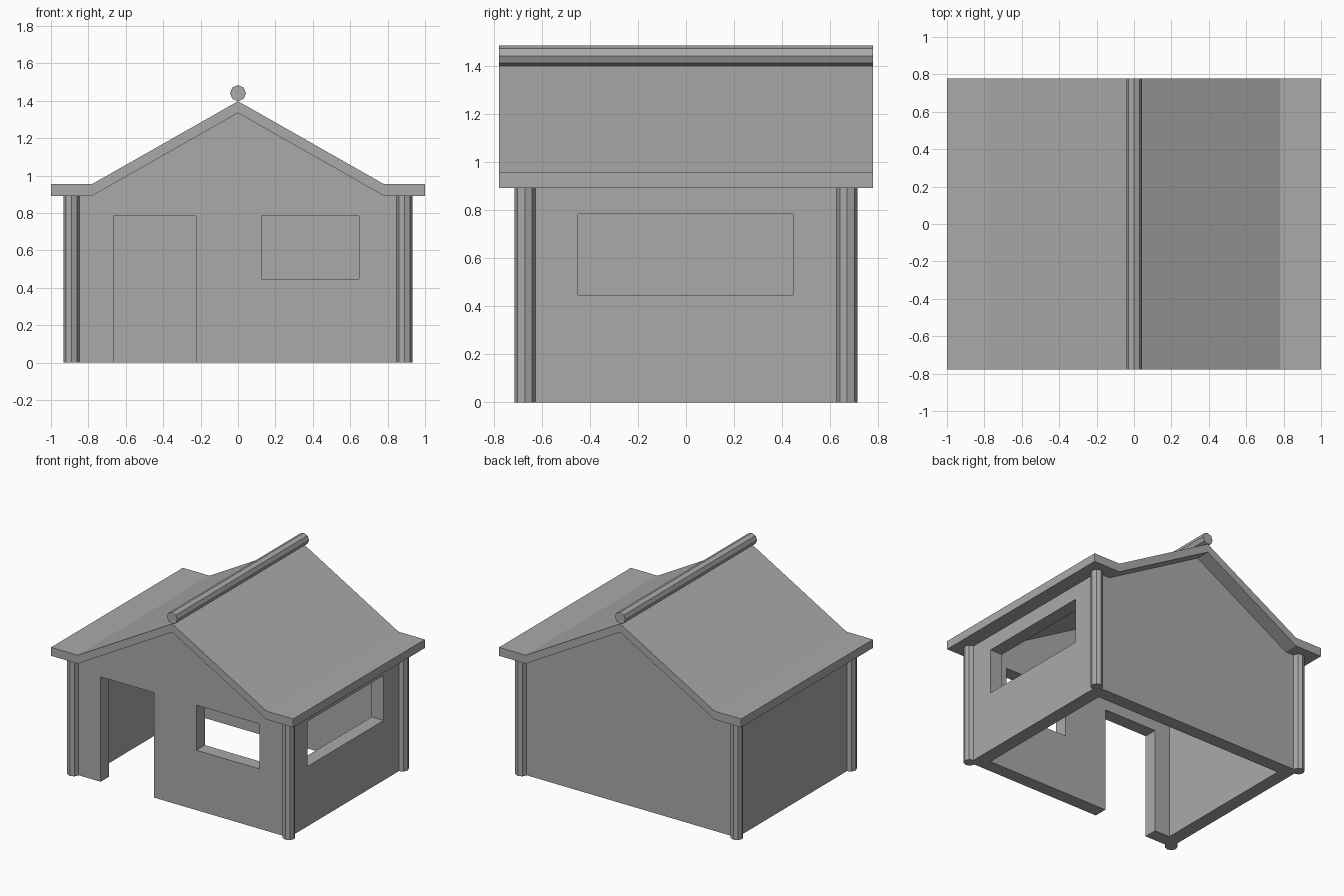
import bpy
import bmesh
from math import pi
from mathutils import Matrix

default = bpy.data.objects.get("Cube")
if default:
    bpy.data.objects.remove(default, do_unlink=True)

# Single plain material
grey = bpy.data.materials.new("plain_grey")
grey.use_nodes = True
colour = (0.4, 0.4, 0.4, 1)
grey.diffuse_color = colour
grey.node_tree.nodes["Principled BSDF"].inputs["Base Color"].default_value = colour

# Shared dimensions
WALL_X, WALL_Y, THICK = 0.89, 0.67, 0.10
ROOF_X, ROOF_Y, ROOF_THICK = 1.0, 0.777, 0.063
EAVE_X, EAVE_Z, APEX_Z = 0.78, 0.892, 1.335
POLE_R = 0.043


def make_object(name, bm):
    bmesh.ops.recalc_face_normals(bm, faces=bm.faces)
    mesh = bpy.data.meshes.new(name)
    bm.to_mesh(mesh)
    bm.free()
    mesh.materials.append(grey)
    obj = bpy.data.objects.new(name, mesh)
    bpy.context.collection.objects.link(obj)
    return obj


def prism(name, profile, half_depth):
    """Extrude an (x, z) outline along y, centred on y = 0."""
    bm = bmesh.new()
    face = bm.faces.new([bm.verts.new((x, -half_depth, z)) for x, z in profile])
    side = bmesh.ops.extrude_face_region(bm, geom=[face])["geom"]
    verts = [v for v in side if isinstance(v, bmesh.types.BMVert)]
    bmesh.ops.translate(bm, verts=verts, vec=(0, 2 * half_depth, 0))
    return make_object(name, bm)


def box(name, low, high):
    bm = bmesh.new()
    bmesh.ops.create_cube(bm, size=1)
    for v in bm.verts:
        v.co = [h if c > 0 else l for c, l, h in zip(v.co, low, high)]
    return make_object(name, bm)


def pole(name, centre, length, rotation=Matrix()):
    bm = bmesh.new()
    bmesh.ops.create_cone(bm, cap_ends=True, segments=8, radius1=POLE_R,
                          radius2=POLE_R, depth=length,
                          matrix=Matrix.Translation(centre) @ rotation)
    return make_object(name, bm)


def cut(target, cutter):
    mod = target.modifiers.new("cut", "BOOLEAN")
    mod.operation = "DIFFERENCE"
    mod.solver = "EXACT"
    mod.object = cutter
    bpy.ops.object.select_all(action="DESELECT")
    bpy.context.view_layer.objects.active = target
    target.select_set(True)
    bpy.ops.object.modifier_apply(modifier=mod.name)
    bpy.data.objects.remove(cutter, do_unlink=True)


# Gabled walls, hollow and open underneath
underside = [(EAVE_X, EAVE_Z), (0, APEX_Z), (-EAVE_X, EAVE_Z)]
walls = prism("walls", [(-WALL_X, 0), (WALL_X, 0), (WALL_X, EAVE_Z)]
              + underside + [(-WALL_X, EAVE_Z)], WALL_Y)
ix, iy = WALL_X - THICK, WALL_Y - THICK
cut(walls, box("room_cutter", (-ix, -iy, -0.2), (ix, iy, 2)))

# Doorway, front window and side window
cut(walls, box("door_cutter", (-0.665, -0.8, -0.2), (-0.225, -0.5, 0.783)))
cut(walls, box("front_window_cutter", (0.125, -0.8, 0.447), (0.648, -0.5, 0.783)))
cut(walls, box("side_window_cutter", (0.7, -0.45, 0.447), (1.1, 0.447, 0.783)))

# Roof slab with flat flared eaves
lower = [(ROOF_X, EAVE_Z)] + underside + [(-ROOF_X, EAVE_Z)]
upper = [(x, z + ROOF_THICK) for x, z in reversed(lower)]
prism("roof", lower + upper, ROOF_Y)

# Ridge pole along the roof top
ridge_z = APEX_Z + ROOF_THICK + POLE_R
pole("ridge_pole", (0, 0, ridge_z), 2 * ROOF_Y, Matrix.Rotation(pi / 2, 4, "X"))

# Corner posts
for sx, side in ((1, "left"), (-1, "right")):
    for sy, end in ((-1, "front"), (1, "back")):
        pole(f"{end}_{side}_post", (sx * WALL_X, sy * WALL_Y, EAVE_Z / 2), EAVE_Z)
